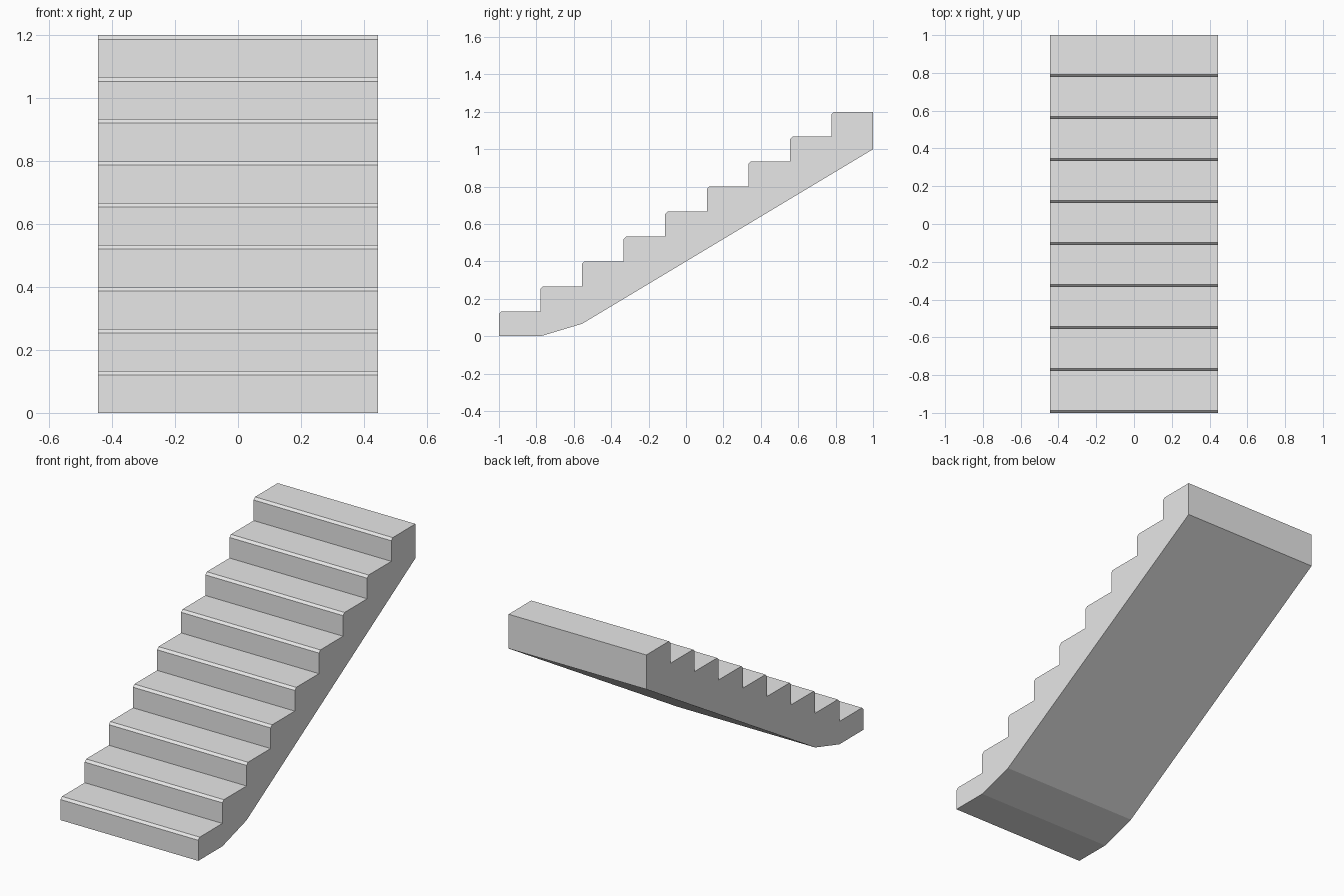
import bpy
import bmesh

cube = bpy.data.objects.get("Cube")
if cube:
    bpy.data.objects.remove(cube, do_unlink=True)

STEPS = 9
RUN, RISE = 2 / STEPS, 1.2 / STEPS
HALF_WIDTH = 0.444
CHAMFER = 0.0133

# Plain concrete colour
concrete = bpy.data.materials.new("light_grey_concrete")
concrete.use_nodes = True
grey = (0.8, 0.8, 0.8, 1)
concrete.diffuse_color = grey
concrete.node_tree.nodes["Principled BSDF"].inputs["Base Color"].default_value = grey

# Side profile (y, z): risers with chamfered nosings, then the sloped underside
profile = [(-1, 0)]
for i in range(STEPS):
    y, top = -1 + i * RUN, (i + 1) * RISE
    if i:
        profile.append((y, top - RISE))
    profile += [(y, top - CHAMFER), (y + CHAMFER, top)]
profile += [(1, 1.2), (1, 1.0), (-1 + 2 * RUN, RISE / 2), (-1 + RUN, 0)]

# Extrude the profile across the width of the flight
bm = bmesh.new()
side = bm.faces.new([bm.verts.new((-HALF_WIDTH, y, z)) for y, z in profile])
extruded = bmesh.ops.extrude_face_region(bm, geom=[side])["geom"]
moved = [v for v in extruded if isinstance(v, bmesh.types.BMVert)]
bmesh.ops.translate(bm, verts=moved, vec=(2 * HALF_WIDTH, 0, 0))
bmesh.ops.recalc_face_normals(bm, faces=bm.faces)

mesh = bpy.data.meshes.new("stair_flight")
bm.to_mesh(mesh)
bm.free()
mesh.materials.append(concrete)
stairs = bpy.data.objects.new("stair_flight", mesh)
bpy.context.collection.objects.link(stairs)
